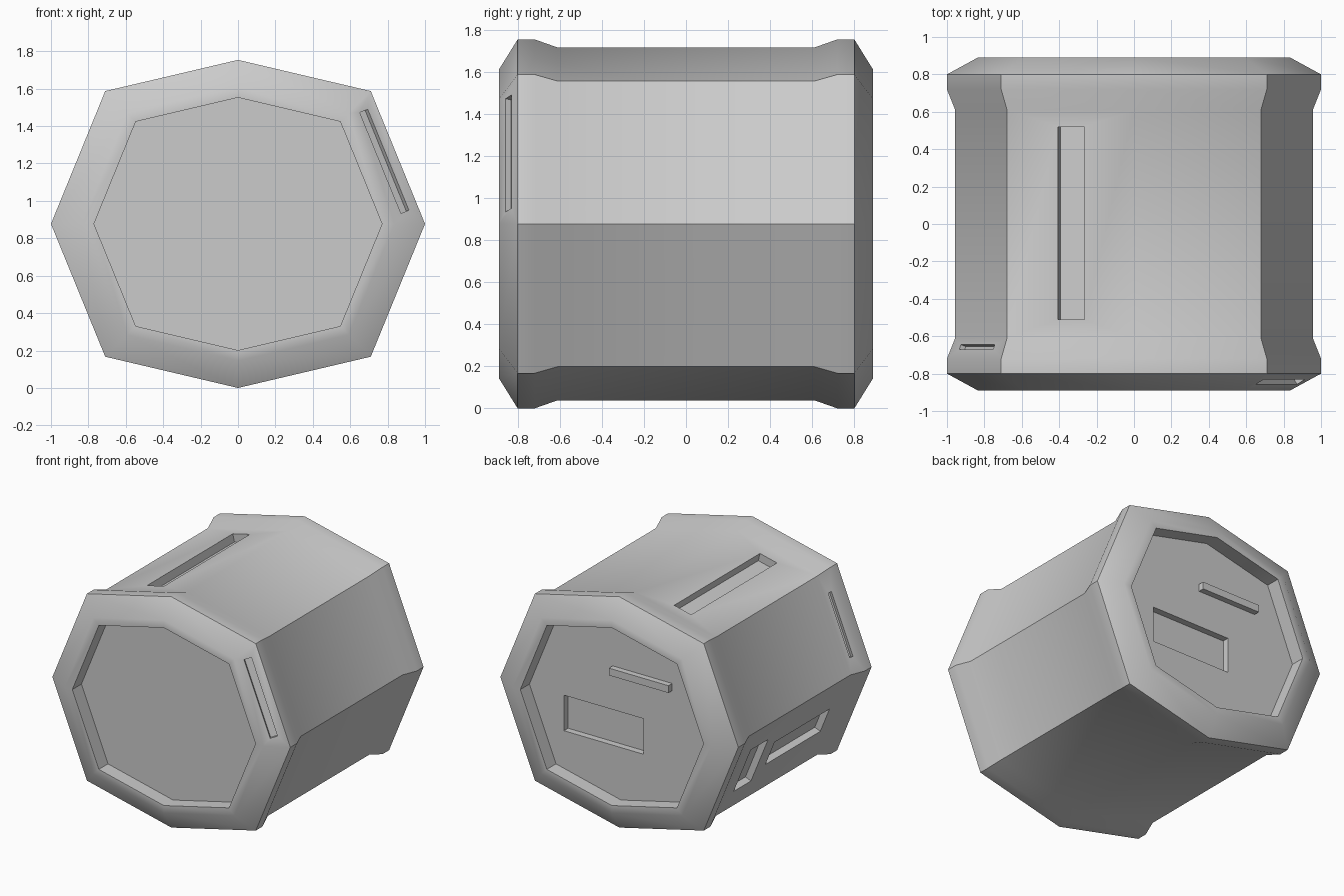
import bpy, bmesh, math
from mathutils import Vector, Matrix

if "Cube" in bpy.data.objects:
    bpy.data.objects.remove(bpy.data.objects["Cube"])

CZ = 0.877
OCT = [(1, 0), (.71, .71), (0, .877), (-.71, .71),
       (-1, 0), (-.71, -.71), (0, -.877), (.71, -.71)]
# Lengthwise profile: (y, scale of the octagon), with a recess at each end
HALF = [(-.78, .77), (-.89, .77), (-.89, .835), (-.8, 1), (-.72, 1), (-.61, .956)]
RINGS = HALF + [(-y, s) for y, s in reversed(HALF)]
BEVEL, FLARE, WAIST = 2, 4, 5


def point(ring, k):
    y, s = RINGS[ring]
    x, z = OCT[k % 8]
    return Vector((x * s, y, CZ + z * s))


def box(name, center, axes, size):
    """Box of given size, oriented along three axes."""
    bm = bmesh.new()
    rot = Matrix(axes).transposed().to_4x4()
    m = Matrix.Translation(center) @ rot @ Matrix.Diagonal((*size, 1))
    bmesh.ops.create_cube(bm, size=1, matrix=m)
    bmesh.ops.recalc_face_normals(bm, faces=bm.faces)
    me = bpy.data.meshes.new(name)
    bm.to_mesh(me)
    bm.free()
    ob = bpy.data.objects.new(name, me)
    bpy.context.collection.objects.link(ob)
    return ob


def cut(target, cutter):
    cutter.hide_render = True
    mod = target.modifiers.new("cut", 'BOOLEAN')
    mod.operation, mod.solver, mod.object = 'DIFFERENCE', 'EXACT', cutter
    bpy.context.view_layer.objects.active = target
    bpy.ops.object.modifier_apply(modifier=mod.name)
    bpy.data.objects.remove(cutter)


def slot(target, k, ring, t0, t1, w0, w1, depth):
    """Rectangular slot sunk into one facet; t runs around, w runs lengthwise."""
    a, b = point(ring, k), point(ring, k + 1)
    c, d = point(ring + 1, k), point(ring + 1, k + 1)
    at = lambda t, w: a.lerp(b, t).lerp(c.lerp(d, t), w)
    tm, wm = (t0 + t1) / 2, (w0 + w1) / 2
    along = at(t1, wm) - at(t0, wm)
    across = at(tm, w1) - at(tm, w0)
    u = along.normalized()
    n = u.cross(across).normalized()
    cut(target, box("slot_cutter", at(tm, wm), (u, n.cross(u), n),
                    (along.length, across.length, depth * 2)))


# Octagonal barrel
bm = bmesh.new()
loops = [[bm.verts.new(point(r, k)) for k in range(8)] for r in range(len(RINGS))]
for p, q in zip(loops, loops[1:]):
    for k in range(8):
        bm.faces.new((p[k], p[(k + 1) % 8], q[(k + 1) % 8], q[k]))
bm.faces.new(loops[0])
bm.faces.new(loops[-1])
bmesh.ops.recalc_face_normals(bm, faces=bm.faces)
mesh = bpy.data.meshes.new("barrel")
bm.to_mesh(mesh)
bm.free()
barrel = bpy.data.objects.new("barrel", mesh)
bpy.context.collection.objects.link(barrel)

# Slots: top, front rim, front left flare, two on the lower left side
slot(barrel, 2, WAIST, .39, .60, .082, .926, .06)
slot(barrel, 0, BEVEL, .10, .925, .36, .66, .03)
slot(barrel, 3, FLARE, .20, .84, .45, .68, .03)
slot(barrel, 4, WAIST, .36, .64, .09, .63, .05)
slot(barrel, 4, WAIST, .25, .77, .73, .90, .05)

# Sunken panel and raised bar on the back
XYZ = (Vector((1, 0, 0)), Vector((0, 1, 0)), Vector((0, 0, 1)))
cut(barrel, box("panel_cutter", Vector((.145, .78, .735)), XYZ, (.67, .10, .27)))
box("back_bar", Vector((-.18, .80, 1.175)), XYZ, (.50, .05, .055))

# Smooth shading with sharp edges kept
bpy.ops.object.select_all(action='DESELECT')
barrel.select_set(True)
bpy.context.view_layer.objects.active = barrel
bpy.ops.object.shade_smooth_by_angle(angle=math.radians(35))
